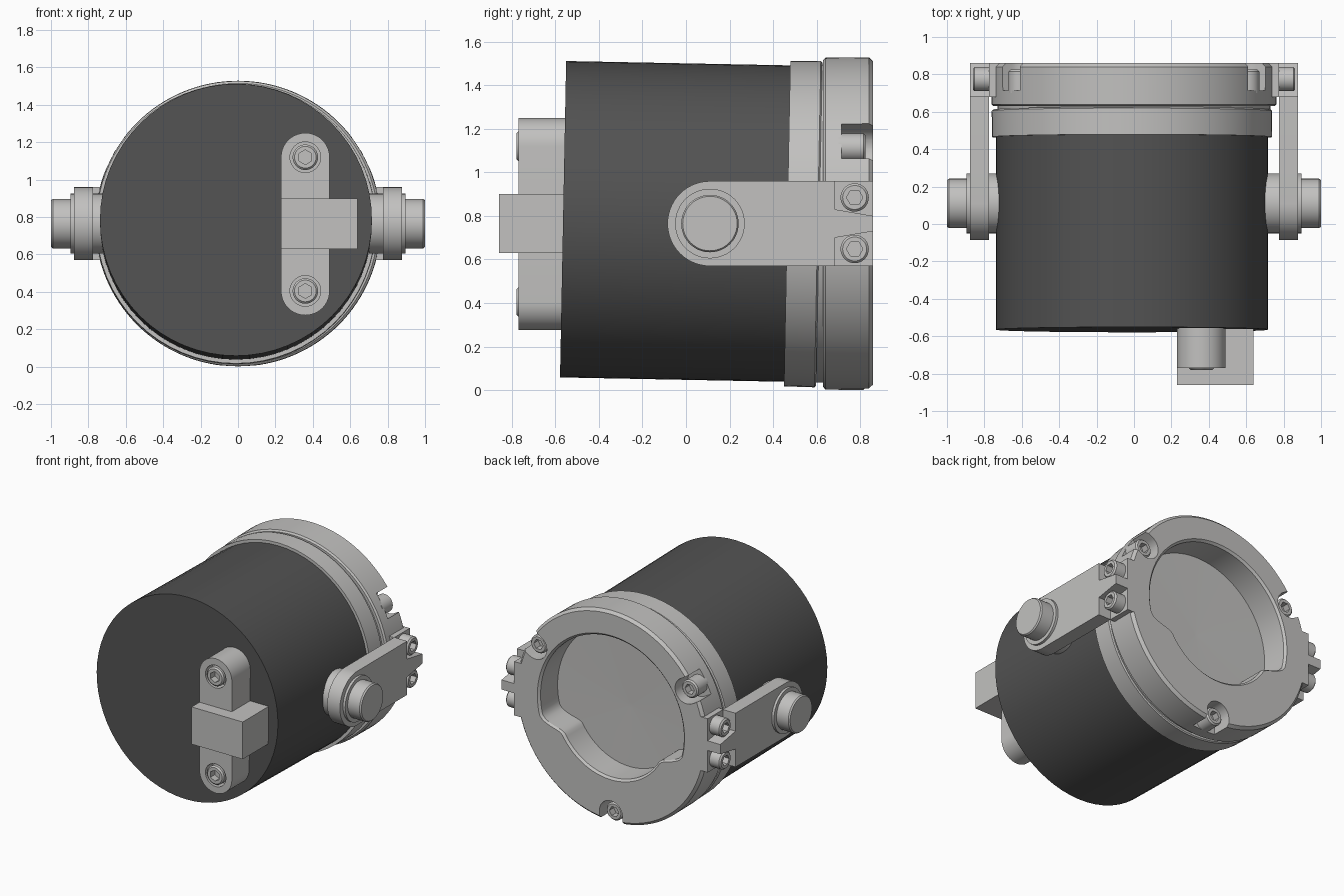
import bpy, bmesh, math
from mathutils import Vector, Matrix

if "Cube" in bpy.data.objects:
    bpy.data.objects.remove(bpy.data.objects["Cube"])


def material(name, rgb):
    m = bpy.data.materials.new(name)
    m.use_nodes = True
    m.diffuse_color = (*rgb, 1)
    bsdf = m.node_tree.nodes["Principled BSDF"]
    bsdf.inputs["Base Color"].default_value = (*rgb, 1)
    bsdf.inputs["Roughness"].default_value = 0.6
    return m


LIGHT = material("light grey metal", (0.54, 0.535, 0.525))
DARK = material("dark grey casing", (0.085, 0.085, 0.085))
CZ = 0.765  # height of the main axis


def finish(name, bm, mat, matrix=None):
    if matrix:
        bm.transform(matrix)
    bmesh.ops.recalc_face_normals(bm, faces=bm.faces)
    me = bpy.data.meshes.new(name)
    bm.to_mesh(me)
    bm.free()
    me.materials.append(mat)
    ob = bpy.data.objects.new(name, me)
    bpy.context.collection.objects.link(ob)
    return ob


def smooth(ob):
    bpy.ops.object.select_all(action='DESELECT')
    ob.select_set(True)
    bpy.context.view_layer.objects.active = ob
    bpy.ops.object.shade_smooth_by_angle(angle=math.radians(32))


def place(loc, direction=(0, 1, 0)):
    """Matrix taking the local +y axis to a direction."""
    rot = Vector((0, 1, 0)).rotation_difference(Vector(direction))
    return Matrix.Translation(loc) @ rot.to_matrix().to_4x4()


def loft(name, rings, mat, matrix, seg=64, hollow=False):
    """Turned part along +y; each ring is (y, radius or radius function)."""
    bm = bmesh.new()
    loops = []
    for y, r in rings:
        row = []
        for i in range(seg):
            a = 2 * math.pi * i / seg
            q = r(a) if callable(r) else r
            row.append(bm.verts.new((q * math.cos(a), y, q * math.sin(a))))
        loops.append(row)
    pairs = list(zip(loops, loops[1:]))
    if hollow:
        pairs.append((loops[-1], loops[0]))
    else:
        bm.faces.new(loops[0])
        bm.faces.new(loops[-1])
    for p, q in pairs:
        for i in range(seg):
            j = (i + 1) % seg
            bm.faces.new((p[i], p[j], q[j], q[i]))
    ob = finish(name, bm, mat, matrix)
    smooth(ob)
    return ob


def prism(name, pts, lo, hi, axis, mat, matrix=None):
    """Outline pushed along x (points are y, z) or along y (points are x, z)."""
    bm = bmesh.new()
    def at(p, d):
        return (d, p[0], p[1]) if axis == "x" else (p[0], d, p[1])
    a = [bm.verts.new(at(p, lo)) for p in pts]
    b = [bm.verts.new(at(p, hi)) for p in pts]
    bm.faces.new(a)
    bm.faces.new(b)
    for i in range(len(pts)):
        j = (i + 1) % len(pts)
        bm.faces.new((a[i], a[j], b[j], b[i]))
    ob = finish(name, bm, mat, matrix)
    smooth(ob)
    return ob


def arc(cx, cz, r, a0, a1, n=20):
    return [(cx + r * math.cos(math.radians(a0 + (a1 - a0) * i / n)),
             cz + r * math.sin(math.radians(a0 + (a1 - a0) * i / n))) for i in range(n + 1)]


def rect(a0, a1, b0, b1):
    return [(a0, b0), (a1, b0), (a1, b1), (a0, b1)]


def bolt(name, loc, direction, height, r=0.065):
    """Cap screw with a hexagonal socket."""
    def hexagon(a):
        return 0.5 * r / math.cos(a % (math.pi / 3) - math.pi / 6)
    rings = [(0, r), (height - 0.01, r), (height, r - 0.01), (height, hexagon),
             (height - 0.05, hexagon)]
    return loft(name, rings, LIGHT, place(loc, direction), 36)


def cut(ob, cutter):
    cutter.hide_render = True
    mod = ob.modifiers.new("cut", 'BOOLEAN')
    mod.object = cutter
    mod.solver = 'EXACT'
    bpy.ops.object.select_all(action='DESELECT')
    bpy.context.view_layer.objects.active = ob
    ob.select_set(True)
    bpy.ops.object.modifier_apply(modifier=mod.name)
    bpy.data.objects.remove(cutter)


# Casing and collar lean very slightly
lean = Matrix.Translation((-0.011, 0, 0.774)) @ Matrix.Rotation(-0.0194, 4, 'X')
loft("casing", [(-0.565, 0.727), (0.48, 0.727)], DARK, lean)
loft("collar", [(0.465, 0.735), (0.465, 0.748), (0.605, 0.75), (0.612, 0.742)], LIGHT, lean)

# Shallow dished floor inside the end ring, also filling the groove
axis = place((0, 0, CZ))
loft("recess_floor", [(0.58, 0.73), (0.65, 0.73), (0.65, 0.59), (0.635, 0.02)], LIGHT, axis)


# End ring whose opening narrows along the lower part
def opening(extra):
    def radius(a):
        below = -math.degrees(math.asin(math.sin(a)))
        t = min(max((below - 13) / 18, 0), 1)
        return 0.575 - 0.135 * t * t * (3 - 2 * t) + extra
    return radius


end_ring = loft("end_ring", [(0.63, 0.75), (0.64, 0.762), (0.84, 0.764), (0.86, 0.745),
                             (0.86, opening(0.015)), (0.845, opening(0)), (0.63, opening(0))],
                LIGHT, axis, 128, hollow=True)

# Three open pockets with screws around the end ring
for k, deg in enumerate((30, 150, 270)):
    turn = axis @ Matrix.Rotation(-math.radians(deg), 4, 'Y')
    outline = arc(0.70, 0, 0.092, 90, 270) + [(0.9, -0.092), (0.9, 0.092)]
    cut(end_ring, prism("pocket_cutter", outline, 0.715, 0.95, "y", LIGHT, turn))
    spot = turn @ Vector((0.70, 0.70, 0))
    bolt(f"ring_screw_{k + 1}", spot, (0, 1, 0), 0.125)
smooth(end_ring)

# Side arms with pivot pins, mounting flanges and screws
for side, s in (("left", 1), ("right", -1)):
    def span(a, b):
        return (a, b) if s > 0 else (-b, -a)
    outline = arc(0.11, CZ, 0.195, 90, 270, 28) + [
        (0.685, 0.57), (0.685, 0.70), (0.86, 0.73), (0.86, 0.80), (0.685, 0.83), (0.685, 0.96)]
    prism(f"{side}_arm", outline, *span(0.775, 0.877), "x", LIGHT)
    prism(f"{side}_flange", rect(0.68, 0.86, 0.57, 0.96), *span(0.69, 0.776), "x", LIGHT)
    loft(f"{side}_pivot_pin", [(0.70, 0.16), (0.895, 0.16), (0.895, 0.132), (0.99, 0.132), (1.0, 0.125)],
         LIGHT, place((0, 0.11, CZ), (s, 0, 0)), 48)
    for level, z in (("upper", 0.885), ("lower", 0.648)):
        bolt(f"{side}_{level}_arm_screw", (s * 0.77, 0.775, z), (s, 0, 0), 0.092)

# Front bracket: upright rounded bar, cross block and two sunk screws
bar = prism("front_bracket_bar", arc(0.36, 1.12, 0.13, 0, 180) + arc(0.36, 0.405, 0.13, 180, 360),
            -0.77, -0.55, "y", LIGHT)
for level, z in (("upper", 1.12), ("lower", 0.405)):
    cut(bar, loft("sink_cutter", [(-0.9, 0.082), (-0.70, 0.082)], LIGHT, place((0.36, 0, z)), 36))
    bolt(f"{level}_bracket_screw", (0.36, -0.69, z), (0, -1, 0), 0.09, 0.068)
smooth(bar)
for level, z0, z1 in (("upper", 0.765, 0.90), ("lower", 0.63, 0.765)):
    prism(f"{level}_bracket_block", rect(0.23, 0.64, z0, z1), -0.86, -0.56, "y", LIGHT)
